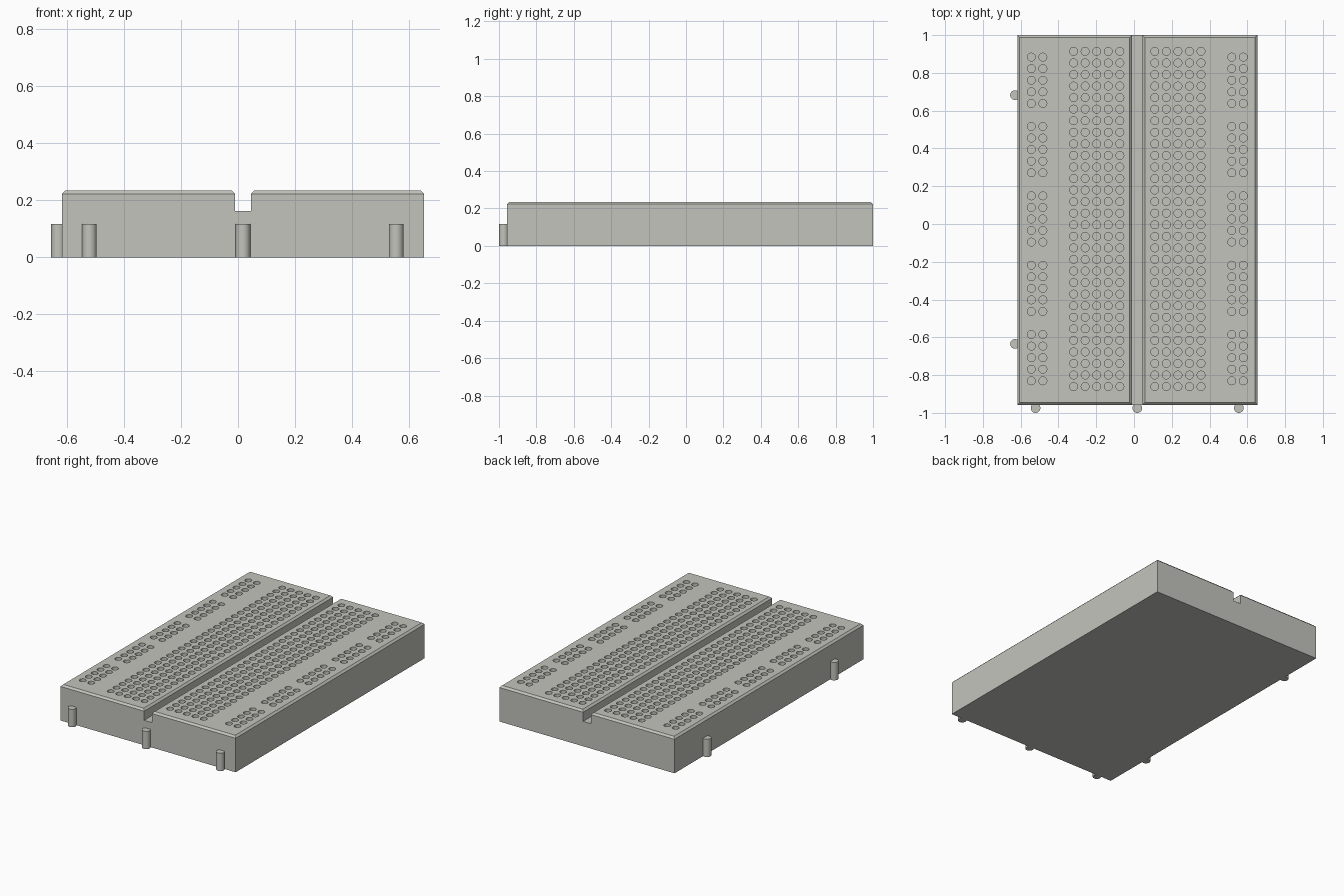
import bpy, bmesh, math
from mathutils import Matrix

if "Cube" in bpy.data.objects:
    bpy.data.objects.remove(bpy.data.objects["Cube"])

X0, X1, Y0, Y1 = -0.617, 0.653, -0.957, 1.0   # body footprint
TOP, FLOOR = 0.235, 0.163                     # deck height, groove floor
MID = 0.0175                                  # centre line of the groove
PITCH = 0.0612                                # hole spacing
HOLE_R, HOLE_DEPTH = 0.021, 0.08

plastic = bpy.data.materials.new("light_grey_plastic")
plastic.diffuse_color = (0.55, 0.55, 0.51, 1)
plastic.use_nodes = True
plastic.node_tree.nodes["Principled BSDF"].inputs["Base Color"].default_value = plastic.diffuse_color


def make_object(name, bm):
    bmesh.ops.recalc_face_normals(bm, faces=bm.faces[:])
    mesh = bpy.data.meshes.new(name)
    bm.to_mesh(mesh)
    bm.free()
    mesh.materials.append(plastic)
    obj = bpy.data.objects.new(name, mesh)
    bpy.context.collection.objects.link(obj)
    return obj


def cylinder(bm, x, y, z0, z1, radius, sides):
    bmesh.ops.create_cone(bm, cap_ends=True, segments=sides, radius1=radius,
                          radius2=radius, depth=z1 - z0,
                          matrix=Matrix.Translation((x, y, (z0 + z1) / 2)))


def smooth(obj):
    bpy.ops.object.select_all(action='DESELECT')
    obj.select_set(True)
    bpy.context.view_layer.objects.active = obj
    bpy.ops.object.shade_smooth_by_angle(angle=math.radians(30))


# Body: grooved profile extruded front to back, with chamfered deck edges
bm = bmesh.new()
profile = [(X0, 0), (X1, 0), (X1, TOP), (MID + 0.028, TOP), (MID + 0.028, FLOOR),
           (MID - 0.028, FLOOR), (MID - 0.028, TOP), (X0, TOP)]
face = bm.faces.new([bm.verts.new((x, Y0, z)) for x, z in profile])
ext = bmesh.ops.extrude_face_region(bm, geom=[face])
bmesh.ops.translate(bm, vec=(0, Y1 - Y0, 0),
                    verts=[g for g in ext["geom"] if isinstance(g, bmesh.types.BMVert)])
bmesh.ops.recalc_face_normals(bm, faces=bm.faces[:])
deck_edges = [e for e in bm.edges if all(v.co.z > TOP - 0.001 for v in e.verts)]
bmesh.ops.bevel(bm, geom=deck_edges, offset=0.012, offset_type='OFFSET',
                segments=1, profile=0.5, affect='EDGES')
body = make_object("board_body", bm)

# Contact holes: 30 rows of five and power rails in groups of five, both halves
bm = bmesh.new()
row_top = 0.914
for side in (-1, 1):
    spots = [(0.0925 + c * PITCH, row_top - r * PITCH)
             for c in range(5) for r in range(30)]
    spots += [(0.5 + c * PITCH, row_top - (0.5 + 6 * g + r) * PITCH)
              for c in range(2) for g in range(5) for r in range(5)]
    for dx, y in spots:
        cylinder(bm, MID + side * dx, y, TOP - HOLE_DEPTH, TOP + 0.03, HOLE_R, 24)
cutter = make_object("hole_cutter", bm)
cutter.hide_render = True

cut = body.modifiers.new("holes", 'BOOLEAN')
cut.operation = 'DIFFERENCE'
cut.solver = 'EXACT'
cut.object = cutter
bpy.context.view_layer.objects.active = body
bpy.ops.object.modifier_apply(modifier=cut.name)
bpy.data.objects.remove(cutter)
smooth(body)

# Locating pegs on the front and left walls
pegs = [("front_peg", x, -0.9745) for x in (-0.521, 0.0175, 0.555)]
pegs += [("left_peg", -0.63, y) for y in (-0.635, 0.682)]
for name, x, y in pegs:
    bm = bmesh.new()
    cylinder(bm, x, y, 0, 0.117, 0.0255, 32)
    smooth(make_object(name, bm))
